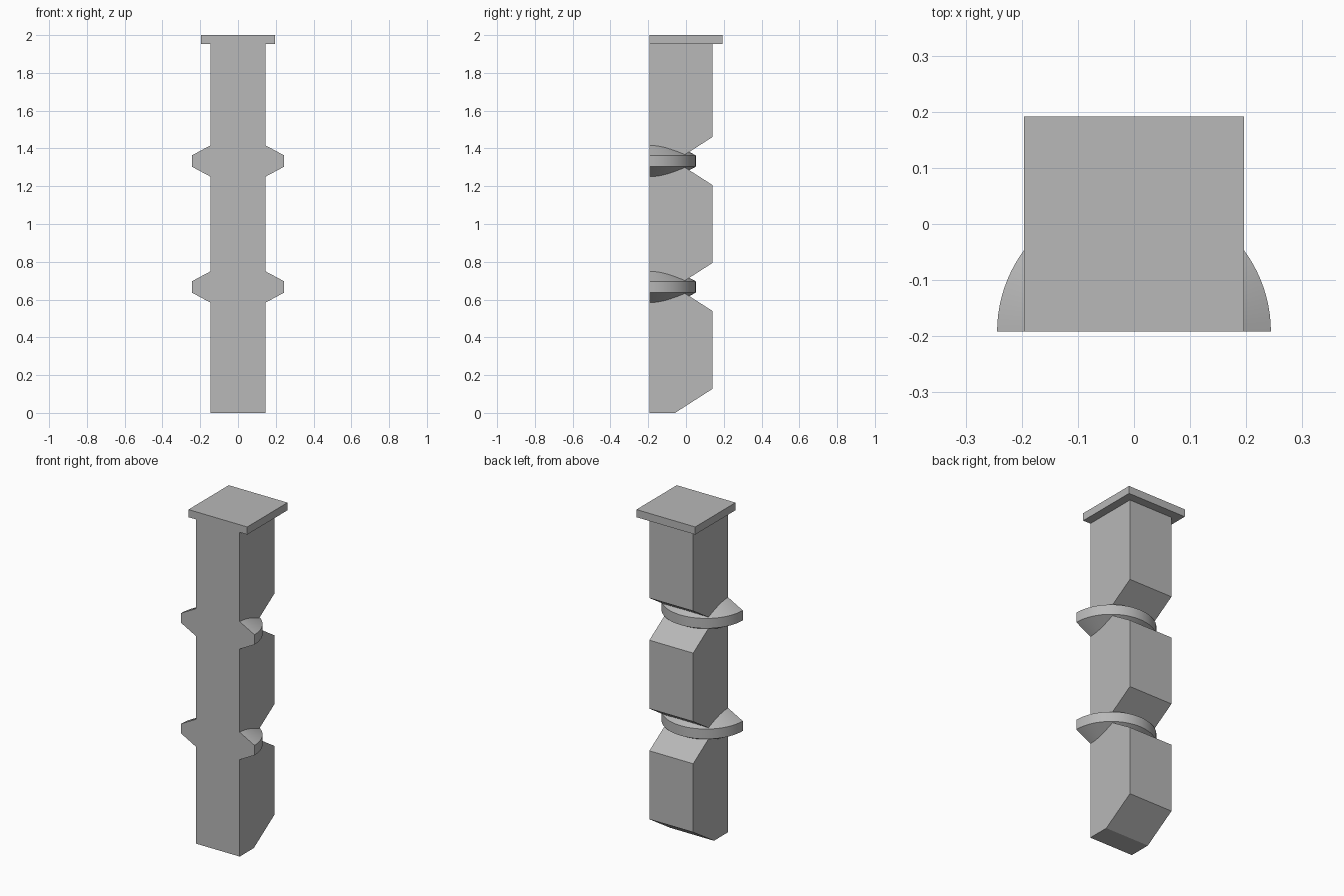
import bpy
import bmesh
import math

cube = bpy.data.objects.get("Cube")
if cube:
    bpy.data.objects.remove(cube, do_unlink=True)

FRONT = -0.192      # flat front plane shared by all parts
BACK = 0.14         # back of the post
HALF_WIDTH = 0.146
NOTCH_Y = -0.058    # deepest point of the rear notches
NOTCH_HALF = 0.127
COLLAR_Z = [2 / 3, 4 / 3]

grey = bpy.data.materials.new("plain grey")
grey.use_nodes = True
colour = (0.48, 0.48, 0.48, 1)
grey.diffuse_color = colour
grey.node_tree.nodes["Principled BSDF"].inputs["Base Color"].default_value = colour


def finish(bm, name):
    bmesh.ops.recalc_face_normals(bm, faces=bm.faces)
    mesh = bpy.data.meshes.new(name)
    bm.to_mesh(mesh)
    bm.free()
    mesh.materials.append(grey)
    obj = bpy.data.objects.new(name, mesh)
    bpy.context.collection.objects.link(obj)
    return obj


def extruded(name, outline, half_width):
    """Extrude a side outline of (y, z) points across x."""
    bm = bmesh.new()
    face = bm.faces.new([bm.verts.new((-half_width, y, z)) for y, z in outline])
    result = bmesh.ops.extrude_face_region(bm, geom=[face])
    moved = [v for v in result["geom"] if isinstance(v, bmesh.types.BMVert)]
    bmesh.ops.translate(bm, verts=moved, vec=(2 * half_width, 0, 0))
    return finish(bm, name)


def half_collar(name, z, radius=0.244, rim=0.03, apex=0.161):
    """Half of a double cone with a straight rim, flat towards the front."""
    bm = bmesh.new()
    profile = [(0, -apex), (radius, -rim), (radius, rim), (0, apex)]
    verts = [bm.verts.new((r, FRONT, z + h)) for r, h in profile]
    edges = [bm.edges.new(pair) for pair in zip(verts, verts[1:])]
    bmesh.ops.spin(bm, geom=verts + edges, cent=(0, FRONT, z), axis=(0, 0, 1),
                   angle=math.pi, steps=48)
    bmesh.ops.remove_doubles(bm, verts=bm.verts, dist=1e-5)
    bmesh.ops.holes_fill(bm, edges=[e for e in bm.edges if e.is_boundary], sides=0)
    return finish(bm, name)


# Post with a chamfered foot and two V notches in its back
outline = [(FRONT, 0), (NOTCH_Y, 0), (BACK, NOTCH_HALF)]
for z in COLLAR_Z:
    outline += [(BACK, z - NOTCH_HALF), (NOTCH_Y, z), (BACK, z + NOTCH_HALF)]
outline += [(BACK, 1.97), (FRONT, 1.97)]
post = extruded("notched_post", outline, HALF_WIDTH)

# Square cap and the two half-round collars
cap = extruded("top_cap", [(FRONT, 1.954), (-FRONT, 1.954), (-FRONT, 2), (FRONT, 2)], 0.196)
parts = [cap] + [half_collar("half_collar", z) for z in COLLAR_Z]

# Merge everything into one clean solid
bpy.ops.object.select_all(action="DESELECT")
bpy.context.view_layer.objects.active = post
post.select_set(True)
for part in parts:
    union = post.modifiers.new("union", "BOOLEAN")
    union.operation = "UNION"
    union.solver = "EXACT"
    union.object = part
    bpy.ops.object.modifier_apply(modifier=union.name)
    bpy.data.objects.remove(part, do_unlink=True)

bpy.ops.object.shade_smooth_by_angle(angle=math.radians(25))
